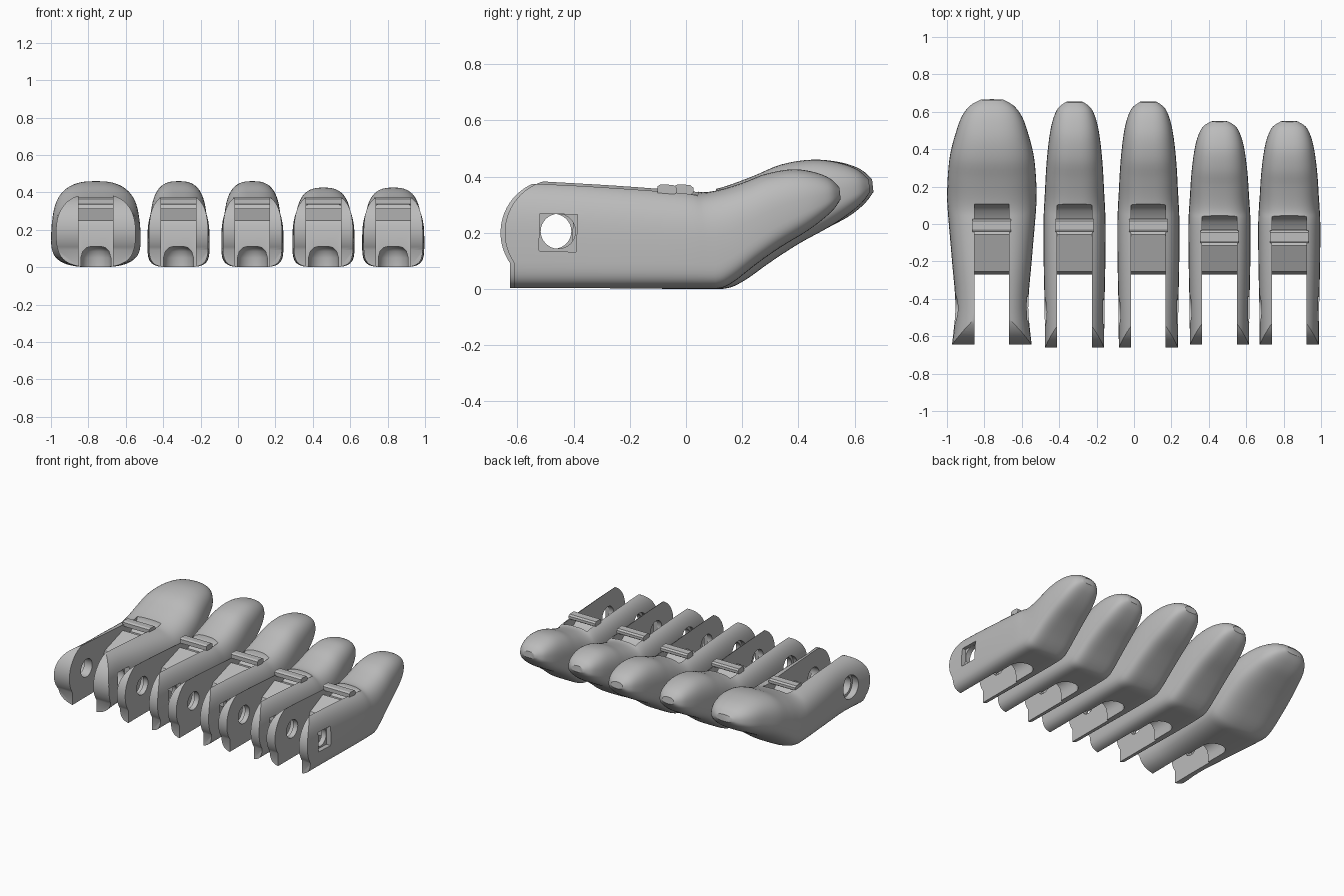
import bpy, bmesh
from math import sin, cos, pi, radians
from mathutils import Vector

cube = bpy.data.objects.get("Cube")
if cube:
    bpy.data.objects.remove(cube, do_unlink=True)

grey = bpy.data.materials.new("plain grey")
grey.use_nodes = True
grey.diffuse_color = (0.5, 0.5, 0.5, 1)
grey.node_tree.nodes["Principled BSDF"].inputs["Base Color"].default_value = (0.5, 0.5, 0.5, 1)


def loft(name, rings):
    """Skin equal-length rings of points and cap both ends."""
    bm = bmesh.new()
    rows = [[bm.verts.new(p) for p in ring] for ring in rings]
    for a, b in zip(rows, rows[1:]):
        for i in range(len(a)):
            j = (i + 1) % len(a)
            bm.faces.new((a[i], a[j], b[j], b[i]))
    bm.faces.new(rows[0])
    bm.faces.new(rows[-1])
    bmesh.ops.recalc_face_normals(bm, faces=bm.faces)
    mesh = bpy.data.meshes.new(name)
    bm.to_mesh(mesh)
    bm.free()
    mesh.materials.append(grey)
    obj = bpy.data.objects.new(name, mesh)
    bpy.context.collection.objects.link(obj)
    return obj


def prism(name, outline, x0, x1):
    """Extrude a (y, z) outline along x."""
    return loft(name, [[(x, y, z) for y, z in outline] for x in (x0, x1)])


def arc(cy, cz, r, a0, a1, n):
    return [(cy + r * cos(radians(a0 + (a1 - a0) * i / n)),
             cz + r * sin(radians(a0 + (a1 - a0) * i / n))) for i in range(n + 1)]


def combine(obj, tool, operation):
    """Apply a boolean and remove the tool object."""
    mod = obj.modifiers.new("cut", 'BOOLEAN')
    mod.operation, mod.solver, mod.object = operation, 'EXACT', tool
    graph = bpy.context.evaluated_depsgraph_get()
    graph.update()
    result = bpy.data.meshes.new_from_object(obj.evaluated_get(graph))
    obj.modifiers.clear()
    obj.data = result
    bpy.data.objects.remove(tool, do_unlink=True)


def smooth_rows(rows, steps=4):
    """Catmull-Rom interpolation of section rows."""
    v = [Vector(r) for r in rows]
    out = []
    for i in range(len(v) - 1):
        a, b, c, d = v[max(i - 1, 0)], v[i], v[i + 1], v[min(i + 2, len(v) - 1)]
        for s in range(steps):
            t = s / steps
            out.append(b + (c - a) * (t / 2) + (a * 2 - b * 5 + c * 4 - d) * (t * t / 2)
                       + (b * 3 - a - c * 3 + d) * (t ** 3 / 2))
    return out + [v[-1]]


# Sections: bottom y, bottom z, top y, top z
SPINE = [(-.70, 0, -.70, .40), (-.45, 0, -.45, .39), (-.2, 0, -.2, .372), (0, 0, 0, .355),
         (.13, 0, .07, .35), (.2, .025, .14, .365), (.3, .095, .24, .402), (.4, .16, .34, .443),
         (.5, .215, .45, .46), (.57, .26, .54, .45), (.625, .305, .61, .425), (.655, .345, .65, .39)]
FINGER_WIDTHS = (.158, .16, .165, .166, .162, .158, .153, .145, .132, .115, .088, .045)
THUMB_WIDTHS = (.22, .195, .213, .23, .238, .239, .234, .222, .195, .163, .118, .06)


def section(row, t, boxy):
    """Superellipse ring, squarer below than above, leaning from bottom to top point."""
    by, bz, ty, tz, w = row
    ring = []
    for i in range(56):
        a = 2 * pi * i / 56
        c, s = cos(a), sin(a)
        n = 2.8 - .4 * t if s > 0 else boxy + (2.4 - boxy) * t
        x = w * abs(c) ** (2 / n) * (1 if c > 0 else -1)
        u = abs(s) ** (2 / n)
        f = .4 + .6 * u if s > 0 else .4 - .4 * u
        ring.append((x, by + (ty - by) * f, bz + (tz - bz) * f))
    return ring


def make_tip(name, cx, widths, short=False, thumb=False):
    # Main body
    rows = []
    for (by, bz, ty, tz), w in zip(SPINE, widths):
        if short:
            k = 1 - .075 * min(max(ty / .3, 0), 1)
            by, ty = (y * .84 if y > 0 else y for y in (by, ty))
            bz, tz = bz * k, tz * k
        elif thumb and by > .5:
            by, ty = by + .012, ty + .012
        rows.append((by, bz, ty, tz, w))
    rows = smooth_rows(rows)
    for r in rows:
        r[1] = max(r[1], 0)
    last = len(rows) - 1
    body = loft(name, [section(r, max(0, i / last - .4) / .6, 2.9 if thumb else 4.5)
                       for i, r in enumerate(rows)])

    py, pz = (-.455 if short or thumb else -.47), .2
    back = -.06 if short else 0
    half = .0925

    # Rounded hinge ends with a squared foot
    front = [(-.85, -.1), (py - .155, -.1)] + arc(py, pz, .19, 215, 90, 20) + [(py, .6), (-.85, .6)]
    combine(body, prism("front_cutter", front, -.4, .4), 'DIFFERENCE')

    # Slot between the prongs, sloping up to the cord pocket
    slot = [(-.9, -.1), (-.27, -.1), (-.27, .22), (-.255, .25), (-.055 + back, .315),
            (-.02 + back, .285), (.03 + back, .275), (.07 + back, .295), (.1 + back, .33),
            (.112 + back, .37), (.115 + back, .5), (-.9, .5)]
    combine(body, prism("slot_cutter", slot, -half, half), 'DIFFERENCE')

    # Cord channel under the body
    rings = []
    for z, r in ((-.1, .08), (.05, .08), (.085, .07), (.105, .05), (.11, .03)):
        end = [(x, y, z) for x, y in arc(0, -.13, r, 0, 180, 16)]
        rings.append(end + [(-r, -.35, z), (r, -.35, z)])
    combine(body, loft("channel_cutter", rings), 'DIFFERENCE')

    # Hinge pin hole, round recess on one side, square recess on the other
    depth = half + (.06 if thumb else .035)
    hole = arc(py, pz + .005, .062, 0, 348.75, 31)
    combine(body, prism("pin_cutter", hole, -.4, .4), 'DIFFERENCE')
    head = arc(py, pz + .005, .08, 0, 348.75, 31)
    combine(body, prism("round_recess_cutter", head, -.4, -depth), 'DIFFERENCE')
    square = arc(py, pz, .094, 43, 313, 3)
    combine(body, prism("square_recess_cutter", square, depth, .4), 'DIFFERENCE')

    # Cord bar across the pocket
    bar = [(-.042, .338), (-.03, .334), (.015, .334), (.026, .342),
           (.026, .36), (.015, .37), (-.03, .372), (-.042, .365)]
    combine(body, prism("cord_bar", [(y + back, z) for y, z in bar], -half - .01, half + .01), 'UNION')

    body.location.x = cx
    bpy.ops.object.select_all(action='DESELECT')
    body.select_set(True)
    bpy.context.view_layer.objects.active = body
    bpy.ops.object.shade_smooth_by_angle(angle=radians(32))


make_tip("thumb_tip", -.76, THUMB_WIDTHS, thumb=True)
make_tip("index_tip", -.318, FINGER_WIDTHS)
make_tip("middle_tip", .077, FINGER_WIDTHS)
make_tip("ring_tip", .457, FINGER_WIDTHS, short=True)
make_tip("little_tip", .83, FINGER_WIDTHS, short=True)
